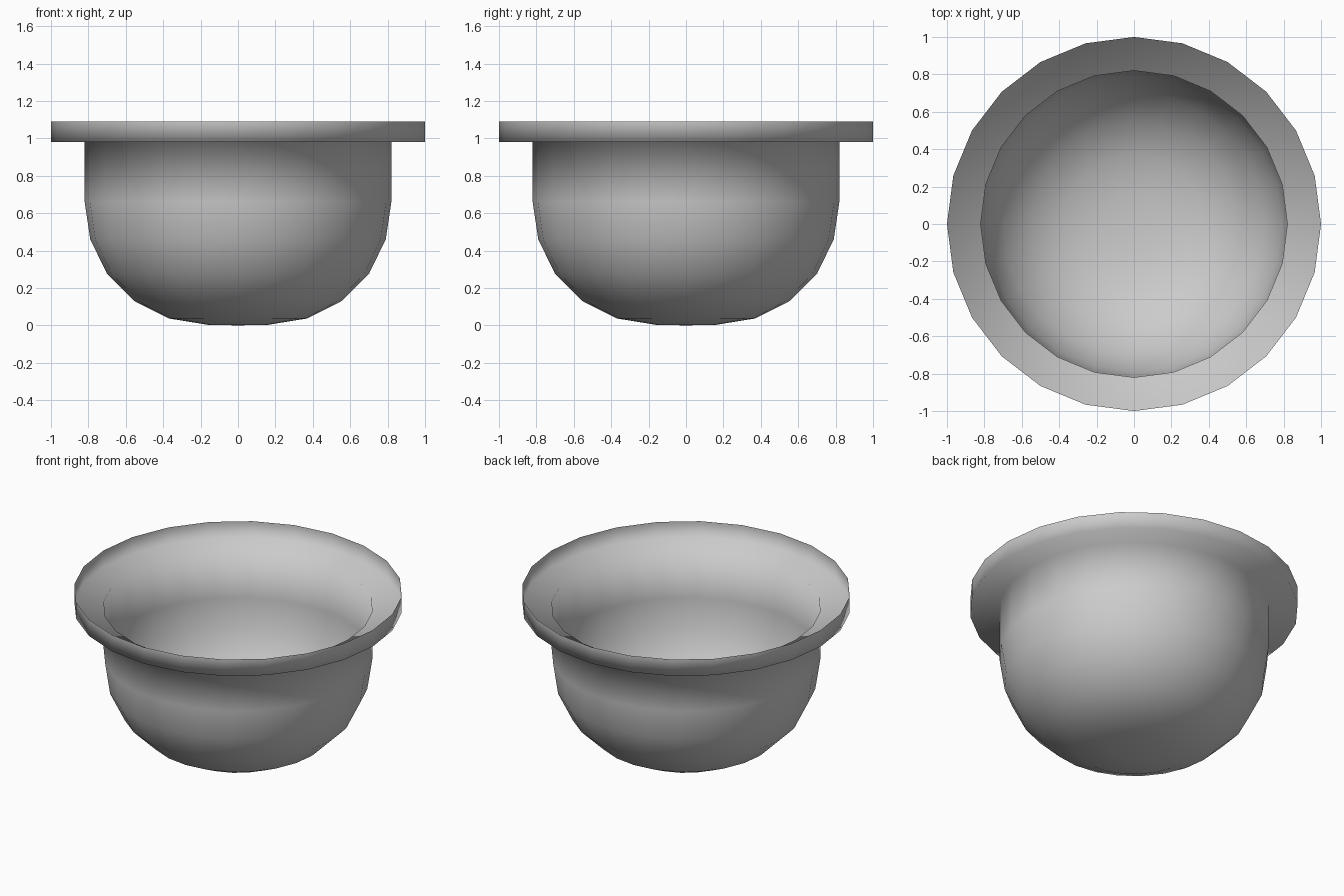
import bpy, bmesh, math

if "Cube" in bpy.data.objects:
    bpy.data.objects.remove(bpy.data.objects["Cube"])

SEGMENTS = 24

# Half profile (radius, height): base, curved bowl, straight wall, flange, raised lip
PROFILE = [(0.0, 0.0), (0.16, 0.003), (0.37, 0.037), (0.55, 0.127), (0.70, 0.275),
           (0.79, 0.46), (0.82, 0.66), (0.82, 0.98), (1.0, 0.98), (1.0, 1.09)]

# Revolve the profile around z into one thin sheet
bm = bmesh.new()
verts = [bm.verts.new((r, 0, z)) for r, z in PROFILE]
edges = [bm.edges.new(pair) for pair in zip(verts, verts[1:])]
bmesh.ops.spin(bm, geom=verts + edges, cent=(0, 0, 0), axis=(0, 0, 1),
               angle=math.tau, steps=SEGMENTS)
bmesh.ops.remove_doubles(bm, verts=bm.verts, dist=0.0005)

# Outside of the bowl faces outward
bmesh.ops.recalc_face_normals(bm, faces=bm.faces)
lowest = min(bm.faces, key=lambda f: f.calc_center_median().z)
if lowest.normal.z > 0:
    bmesh.ops.reverse_faces(bm, faces=bm.faces)
for f in bm.faces:
    f.smooth = True

mesh = bpy.data.meshes.new("bowl")
bm.to_mesh(mesh)
bm.free()

# Plain grey finish
grey = bpy.data.materials.new("light grey")
grey.diffuse_color = (0.6, 0.6, 0.6, 1)
grey.use_nodes = True
grey.node_tree.nodes["Principled BSDF"].inputs["Base Color"].default_value = grey.diffuse_color
mesh.materials.append(grey)

bowl = bpy.data.objects.new("bowl", mesh)
bpy.context.collection.objects.link(bowl)
